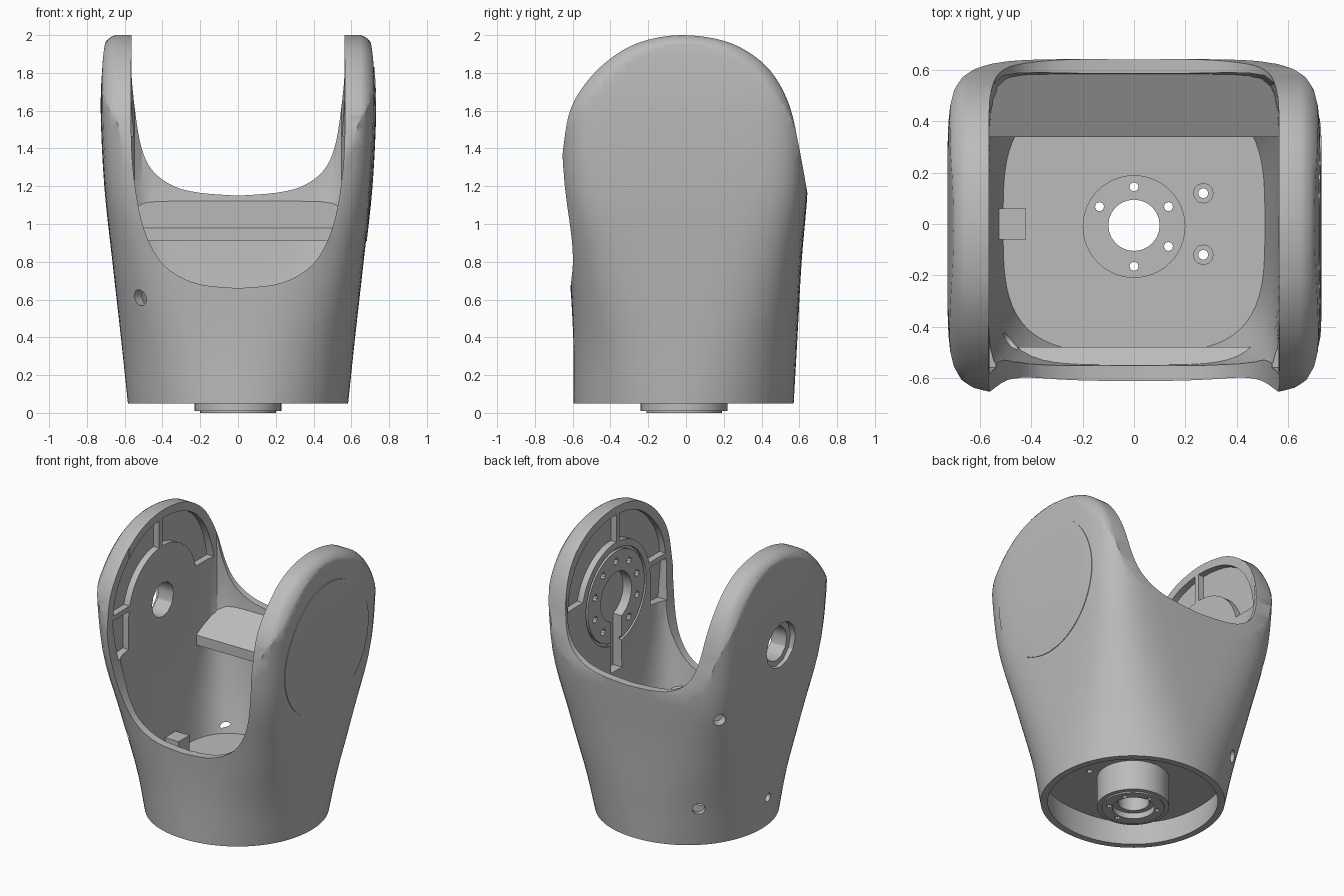
import bpy, bmesh
from math import sin, cos, pi, radians

cube = bpy.data.objects.get("Cube")
if cube:
    bpy.data.objects.remove(cube)

grey = bpy.data.materials.new("matte grey")
grey.use_nodes = True
grey.diffuse_color = (0.5, 0.5, 0.5, 1)
grey.node_tree.nodes["Principled BSDF"].inputs["Base Color"].default_value = (0.5, 0.5, 0.5, 1)


def smooth(pts, k=4):
    """Catmull-Rom curve through tuples of any size."""
    ext = [pts[0]] + list(pts) + [pts[-1]]
    out = []
    for a, b, c, d in zip(ext, ext[1:], ext[2:], ext[3:]):
        for i in range(k):
            t = i / k
            out.append(tuple(
                q + t * (r - p) / 2 + t * t * (2 * p - 5 * q + 4 * r - s) / 2
                + t ** 3 * (3 * q - p - 3 * r + s) / 2
                for p, q, r, s in zip(a, b, c, d)))
    return out + [tuple(pts[-1])]


def solid(name, rings):
    """Closed skin over a row of equal rings."""
    bm = bmesh.new()
    rows = [[bm.verts.new(p) for p in ring] for ring in rings]
    n = len(rows[0])
    for lo, hi in zip(rows, rows[1:]):
        for i in range(n):
            j = (i + 1) % n
            bm.faces.new((lo[i], lo[j], hi[j], hi[i]))
    bm.faces.new(rows[0])
    bm.faces.new(rows[-1])
    bmesh.ops.recalc_face_normals(bm, faces=bm.faces)
    me = bpy.data.meshes.new(name)
    bm.to_mesh(me)
    bm.free()
    me.materials.append(grey)
    ob = bpy.data.objects.new(name, me)
    bpy.context.collection.objects.link(ob)
    return ob


def prism(yz, x0, x1):
    return solid("prism", [[(x, y, z) for y, z in yz] for x in (x0, x1)])


def box(x0, x1, y0, y1, z0, z1):
    return prism([(y0, z0), (y1, z0), (y1, z1), (y0, z1)], x0, x1)


def circle(r, n=48):
    return [(r * cos(2 * pi * i / n), r * sin(2 * pi * i / n)) for i in range(n)]


def upright(x, y, r, z0, z1, n=48):
    return solid("upright", [[(x + a, y + b, z) for a, b in circle(r, n)] for z in (z0, z1)])


def sideways(r, x0, x1, n=64, y=-0.03, z=1.37):
    return prism([(y + a, z + b) for a, b in circle(r, n)], x0, x1)


def combine(ob, op, *tools):
    """Apply booleans and throw the tools away."""
    for tool in tools:
        mod = ob.modifiers.new("cut", "BOOLEAN")
        mod.operation, mod.solver, mod.object = op, "EXACT", tool
        bpy.context.view_layer.update()
        dg = bpy.context.evaluated_depsgraph_get()
        me = bpy.data.meshes.new_from_object(ob.evaluated_get(dg))
        ob.modifiers.clear()
        ob.data = me
        bpy.data.objects.remove(tool)
    return ob


def oval(z, hx, y0, y1, n, steps=96):
    """Rounded-square ring, squarer as n grows."""
    hy, cy = (y1 - y0) / 2, (y0 + y1) / 2
    ring = []
    for i in range(steps):
        c, s = cos(2 * pi * i / steps), sin(2 * pi * i / steps)
        r = (abs(c / hx) ** n + abs(s / hy) ** n) ** (-1 / n)
        ring.append((r * c, cy + r * s, z))
    return ring


# Outer skin: height, half width, front, back, squareness
skin = smooth([
    (0.05, 0.583, -0.595, 0.57, 2.05), (0.4, 0.62, -0.597, 0.59, 2.6),
    (0.8, 0.665, -0.622, 0.612, 4.0), (1.2, 0.708, -0.665, 0.645, 6.2),
    (1.6, 0.727, -0.685, 0.65, 7), (1.85, 0.717, -0.685, 0.65, 7),
    (1.95, 0.705, -0.685, 0.65, 7), (2.03, 0.69, -0.685, 0.65, 7)])
body = solid("fork_housing", [oval(*row) for row in skin])
lid = solid("side_lid", [oval(z, hx * 1.006, a, b, n) for z, hx, a, b, n in skin])

# Arm outline, shrinking towards the outside for a rounded rim
arch = smooth([
    (-0.65, 1.4), (-0.62, 1.58), (-0.55, 1.72), (-0.42, 1.86), (-0.25, 1.96),
    (-0.03, 2.0), (0.2, 1.97), (0.36, 1.89), (0.47, 1.78), (0.55, 1.62),
    (0.6, 1.4), (0.645, 1.15)])
outline = [(-0.8, 0), (-0.8, 1.2), (-0.66, 1.3)] + arch + [(0.66, 1.05), (0.8, 0.9), (0.8, 0)]
steps = [(0.65, 1), (0.67, 0.99), (0.69, 0.972), (0.71, 0.94), (0.725, 0.9), (0.74, 0.85)]
steps = [(-x, k) for x, k in reversed(steps)] + steps
combine(body, "INTERSECT", solid("rounded_arch", [
    [(x, y * k, 1.2 + (z - 1.2) * k) if z > 1.2 else (x, y, z) for y, z in outline]
    for x, k in steps]))

# Main cavity, keeping the rear ramp, front ledge and small bracket
cavity = solid("cavity", [oval(*row) for row in [
    (0.3, 0.51, -0.5, 0.5, 3.4), (0.55, 0.545, -0.545, 0.545, 4.3),
    (0.8, 0.562, -0.56, 0.56, 6), (1.0, 0.565, -0.57, 0.575, 8),
    (1.2, 0.565, -0.59, 0.59, 14), (2.2, 0.565, -0.6, 0.59, 14)]])
combine(cavity, "DIFFERENCE",
        prism([(0.8, 0.915), (0.34, 0.91), (0.34, 0.98), (0.6, 1.13), (0.8, 1.14)], -0.7, 0.7),
        prism([(-0.8, 0.54), (-0.48, 0.54), (-0.48, 0.58), (-0.58, 0.63), (-0.8, 0.64)],
              -0.53, 0.53),
        box(-0.7, -0.42, -0.06, 0.06, 0.2, 0.42))
combine(body, "DIFFERENCE", cavity)


# Open saddles at front and back
def saddle(pts, side):
    half = smooth(pts, 4)
    loop = half + [(-w, z) for w, z in reversed(half[1:])]
    return solid("saddle", [[(w, side * y, z) for w, z in loop] for y in (0.4, 0.85)])


combine(body, "DIFFERENCE",
        saddle([(0, 0.66), (0.2, 0.68), (0.34, 0.74), (0.43, 0.83), (0.5, 0.98),
                (0.545, 1.2), (0.566, 1.5), (0.566, 2.25)], -1),
        saddle([(0, 1.15), (0.2, 1.165), (0.34, 1.2), (0.45, 1.28), (0.51, 1.4),
                (0.545, 1.6), (0.566, 1.85), (0.566, 2.25)], 1))

# Hollow base with central hub and two floor bosses
base = [(-0.1,) + skin[0][1:]] + [r for r in skin if r[0] < 0.2] + [(0.22,) + skin[2][1:]]
combine(body, "DIFFERENCE",
        solid("base_hollow", [oval(z, hx - 0.045, a + 0.045, b - 0.045, n)
                              for z, hx, a, b, n in base]))
combine(body, "UNION", upright(0, -0.01, 0.23, 0.01, 0.26), upright(0, -0.01, 0.2, 0, 0.32),
        *[upright(0.27, y, 0.04, 0.25, 0.34, 12) for y in (-0.12, 0.12)])
combine(body, "DIFFERENCE", upright(0, -0.005, 0.1, -0.1, 0.5, 24),
        upright(0, -0.005, 0.135, -0.1, 0.04),
        *[upright(0.27, y, 0.02, 0.1, 0.5, 8) for y in (-0.12, 0.12)],
        *[upright(0.155 * cos(radians(a)), 0.155 * sin(radians(a)) - 0.01, 0.018, -0.1, 0.5, 8)
          for a in (-90, -30, 30, 90, 150)])


# Ribbed pockets inside both arms
def pocket(side):
    rim = [(-0.02 + (y + 0.02) * 0.9, 1.37 + (z - 1.37) * 0.91) for y, z in arch]
    cut = prism([(-0.56, 1.15)] + rim[:-1] + [(0.54, 1.25)], side * 0.5, side * 0.61)
    return combine(cut, "DIFFERENCE",
                   sideways(0.38, side * 0.4, side * 0.7),
                   box(side * 0.4, side * 0.7, -0.41, 0.8, 0.9, 1.37),
                   box(side * 0.4, side * 0.7, 0.2, 0.8, 1.2, 1.45),
                   box(side * 0.4, side * 0.7, -0.8, 0.8, 1.43, 1.465),
                   box(side * 0.4, side * 0.7, -0.07, -0.035, 1.4, 2.1))


combine(body, "DIFFERENCE", pocket(1), pocket(-1))

# Pivot hole through one arm, with an outer counterbore
combine(body, "DIFFERENCE", sideways(0.12, -0.9, -0.4, 12), sideways(0.16, -0.9, -0.68, 12))

# Bearing ring, cable slot and screw holes inside the other arm
groove = combine(sideways(0.335, 0.5, 0.585), "DIFFERENCE", sideways(0.315, 0.4, 0.7))
combine(body, "DIFFERENCE", groove, sideways(0.17, 0.5, 0.63),
        box(0.5, 0.631, -0.09, 0.03, 0.85, 1.33),
        *[sideways(0.024, 0.5, 0.6, 10, -0.03 + 0.245 * cos(pi * (i + 0.5) / 5),
                   1.37 + 0.245 * sin(pi * (i + 0.5) / 5)) for i in range(10) if i != 7])


# Blind screw holes in the shell wall
def screw_hole(x, y, z, r=0.042):
    return solid("screw_hole", [[(x * k - y * a, y * k + x * a, z + b) for a, b in
                                 [(p / (x * x + y * y) ** 0.5, q) for p, q in circle(r, 16)]]
                                for k in (0.95, 1.25)])


combine(body, "DIFFERENCE", screw_hole(-0.5, -0.475, 0.61), screw_hole(-0.6, 0.5, 1.03),
        screw_hole(-0.42, 0.46, 0.33), screw_hole(-0.6, -0.05, 0.26, 0.03))

# Round cover on the closed arm
combine(lid, "INTERSECT", sideways(0.46, 0.66, 0.9))

for ob in (body, lid):
    bpy.ops.object.select_all(action="DESELECT")
    ob.select_set(True)
    bpy.context.view_layer.objects.active = ob
    bpy.ops.object.shade_smooth_by_angle(angle=radians(30))
